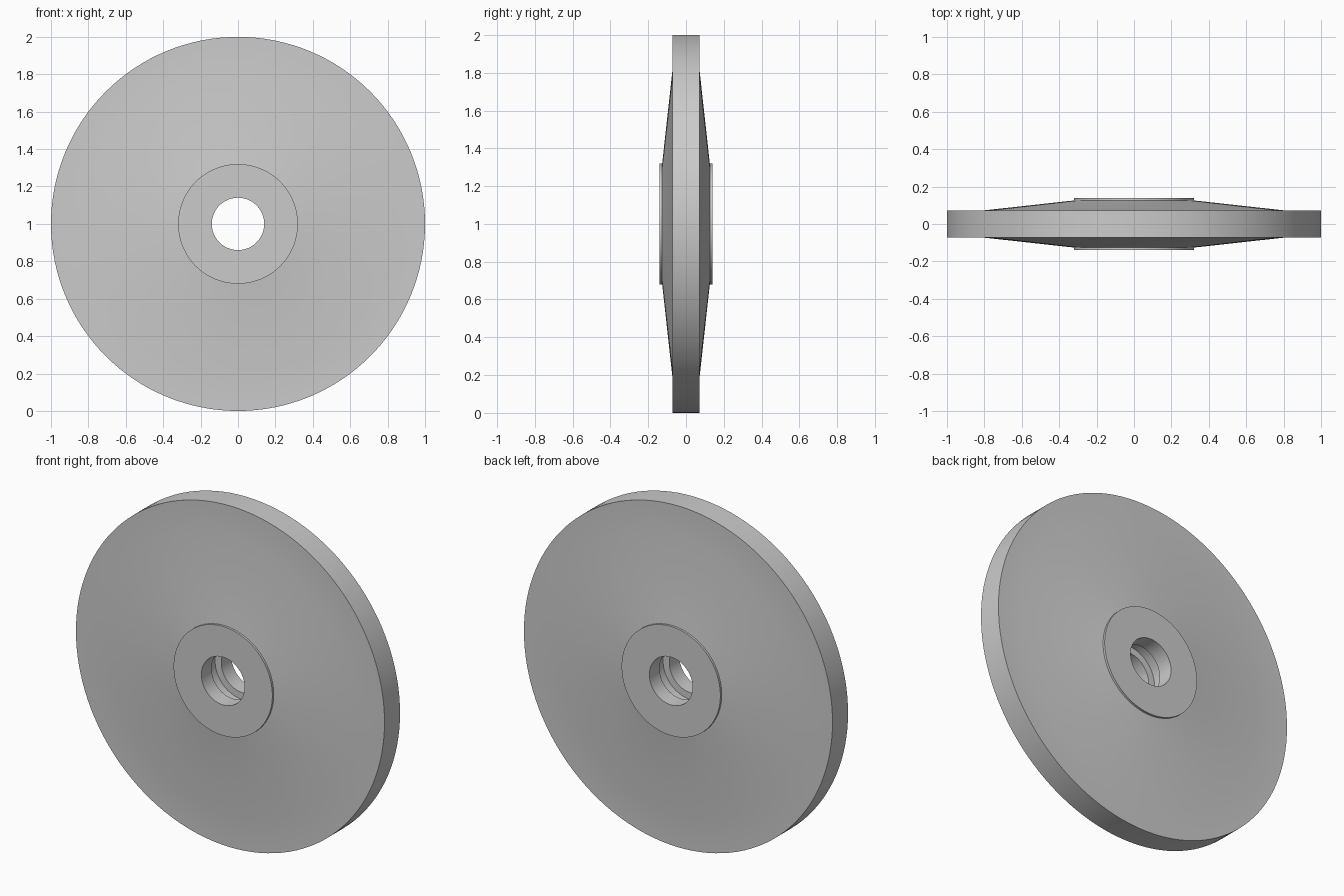
import bpy
import bmesh
import math
from mathutils import Matrix, Vector

cube = bpy.data.objects.get("Cube")
if cube:
    bpy.data.objects.remove(cube, do_unlink=True)

SEGMENTS = 128

# Single grey material
grey = bpy.data.materials.new("plain grey")
grey.use_nodes = True
colour = (0.6, 0.6, 0.6, 1)
grey.diffuse_color = colour
grey.node_tree.nodes["Principled BSDF"].inputs["Base Color"].default_value = colour

# Half profile (radius, depth): groove, bore, hub face, hub step, cone, flat band, rim
half = [(0.18, 0.045), (0.14, 0.045), (0.14, 0.139), (0.32, 0.139),
        (0.32, 0.126), (0.81, 0.072), (1.0, 0.072)]
profile = half + [(r, -y) for r, y in reversed(half)]

# Wheel: closed profile spun around the y axis
bm = bmesh.new()
verts = [bm.verts.new((r, y, 0)) for r, y in profile]
edges = [bm.edges.new((v, verts[(i + 1) % len(verts)])) for i, v in enumerate(verts)]
bmesh.ops.spin(bm, geom=verts + edges, cent=Vector(), axis=Vector((0, 1, 0)),
               angle=math.tau, steps=SEGMENTS, use_merge=True)
bmesh.ops.remove_doubles(bm, verts=bm.verts[:], dist=0.0001)
bmesh.ops.recalc_face_normals(bm, faces=bm.faces[:])
bmesh.ops.transform(bm, matrix=Matrix.Translation((0, 0, 1)), verts=bm.verts[:])

mesh = bpy.data.meshes.new("wheel_disc")
bm.to_mesh(mesh)
bm.free()
mesh.materials.append(grey)
wheel = bpy.data.objects.new("wheel_disc", mesh)
bpy.context.collection.objects.link(wheel)

# Smooth surfaces with sharp rim and hub edges
bpy.ops.object.select_all(action="DESELECT")
wheel.select_set(True)
bpy.context.view_layer.objects.active = wheel
bpy.ops.object.shade_smooth_by_angle(angle=math.radians(30))
